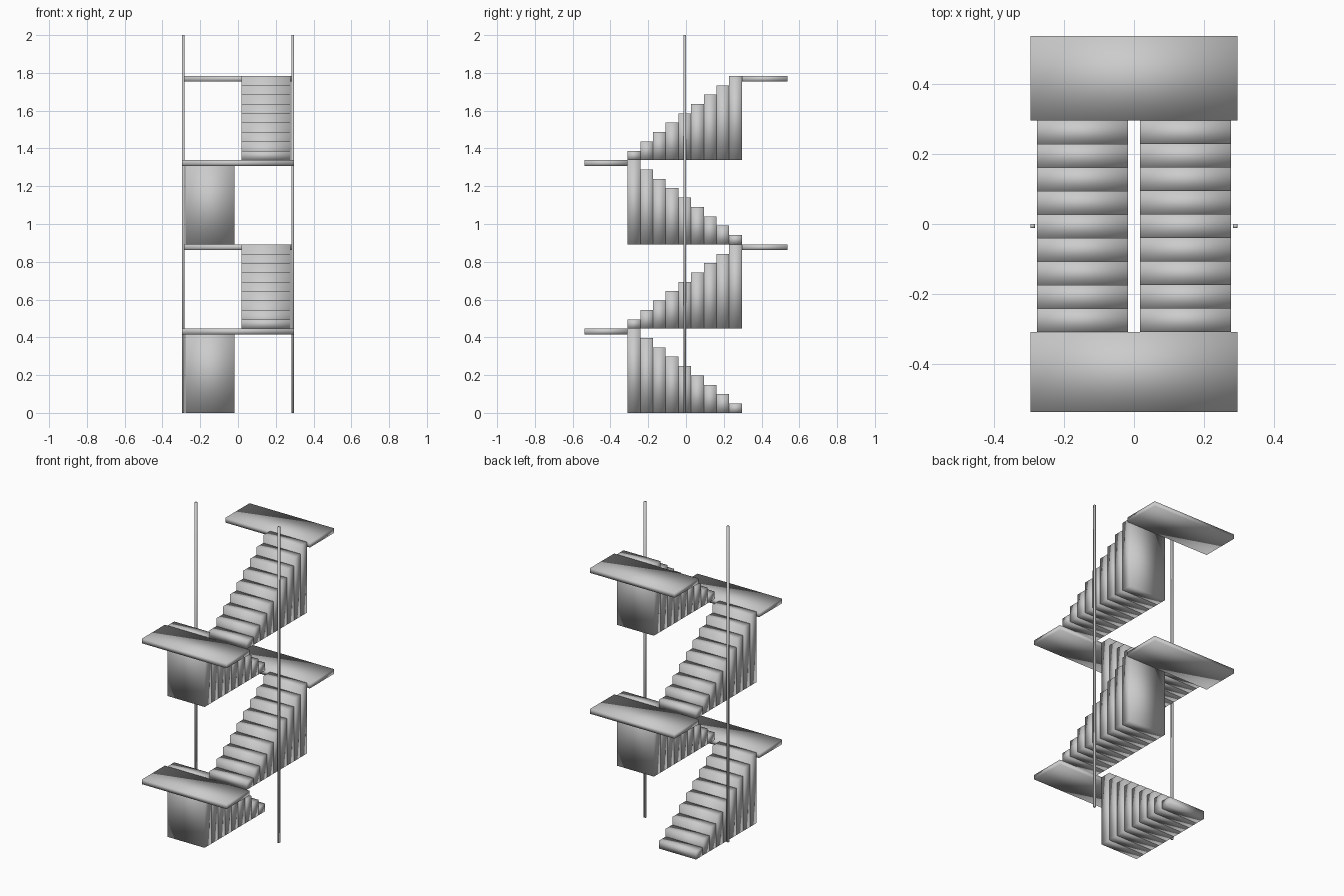
import bpy

if "Cube" in bpy.data.objects:
    bpy.data.objects.remove(bpy.data.objects["Cube"])

FLIGHTS, STEPS = 4, 9
RISE = 0.446                      # height of one flight
Y_FRONT, Y_BACK = -0.309, 0.296   # run of every flight
X_IN, X_OUT = 0.0175, 0.2775      # flight width either side of the gap
EDGE_X, EDGE_Y = 0.296, 0.538     # outer edges of the landings
SLAB = 0.03


def box(name, lo, hi):
    """Smooth-shaded block between two corners."""
    bpy.ops.mesh.primitive_cube_add(
        size=1, location=[(a + b) / 2 for a, b in zip(lo, hi)])
    ob = bpy.context.object
    ob.name = name
    ob.scale = [b - a for a, b in zip(lo, hi)]
    bpy.ops.object.transform_apply(location=False, rotation=False, scale=True)
    bpy.ops.object.shade_smooth()
    return ob


tread = (Y_BACK - Y_FRONT) / STEPS
for f in range(FLIGHTS):
    base, top = f * RISE, (f + 1) * RISE
    to_front = f % 2 == 0
    x0, x1 = (-X_OUT, -X_IN) if to_front else (X_IN, X_OUT)

    # Solid step blocks, alternating direction on each flight
    for s in range(STEPS):
        y0 = Y_BACK - (s + 1) * tread if to_front else Y_FRONT + s * tread
        box(f"flight_{f + 1}_step_{s + 1}", (x0, y0, base),
            (x1, y0 + tread, base + (s + 1) * RISE / STEPS))

    # Landing at the head of the flight
    ya, yb = (-EDGE_Y, Y_FRONT) if to_front else (Y_BACK, EDGE_Y)
    box(f"landing_{f + 1}", (-EDGE_X, ya, top - SLAB), (EDGE_X, yb, top))

# Slim square poles on both sides
for name, x in (("left_pole", -0.29), ("right_pole", 0.29)):
    box(name, (x - 0.006, -0.012, 0), (x + 0.006, 0, 2))
